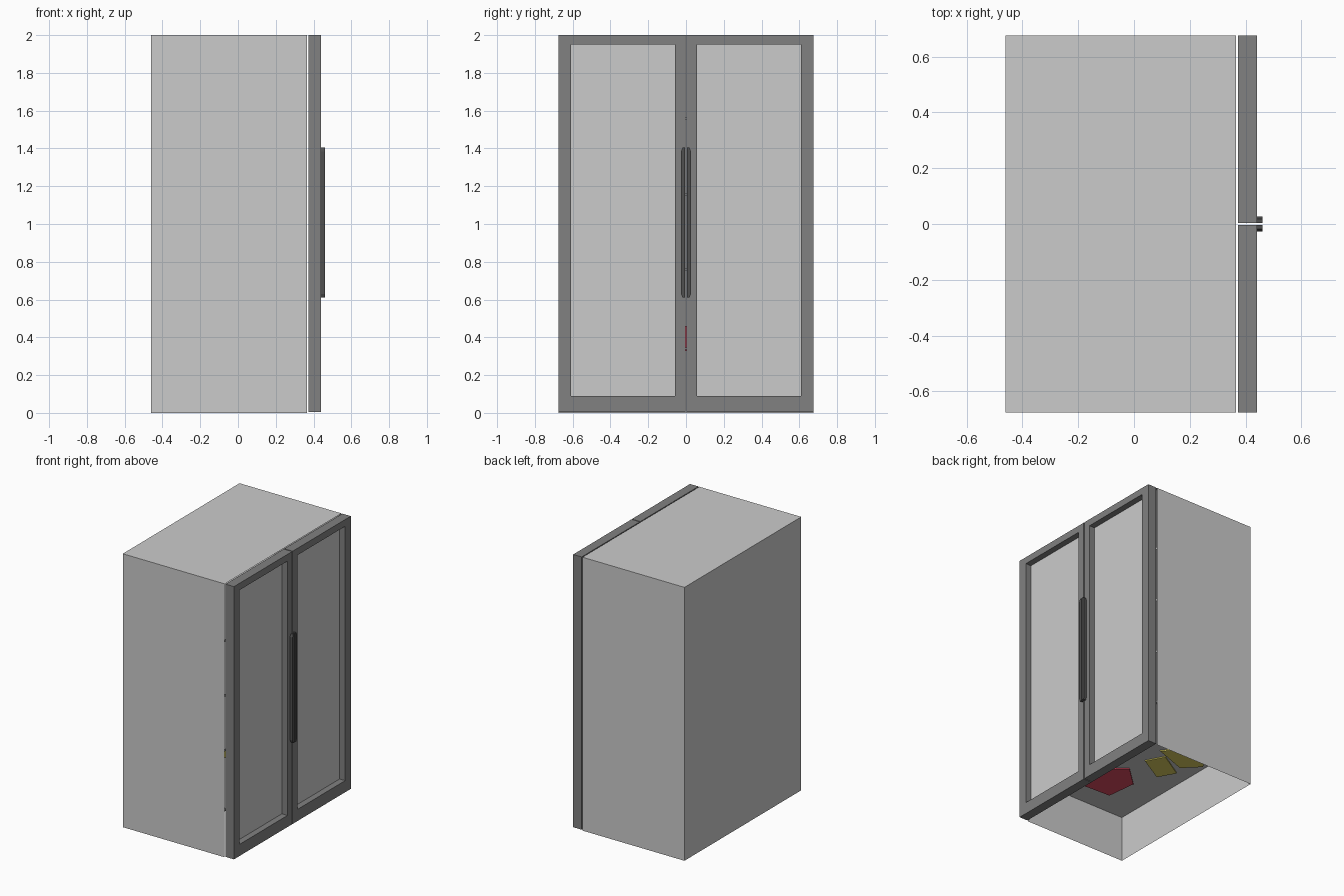
import bpy, bmesh

if "Cube" in bpy.data.objects:
    bpy.data.objects.remove(bpy.data.objects["Cube"])

def mat(name, col):
    m = bpy.data.materials.new(name)
    m.diffuse_color = (*col, 1)
    m.use_nodes = True
    m.node_tree.nodes["Principled BSDF"].inputs["Base Color"].default_value = m.diffuse_color
    return m

DARK = mat("frame_grey", (0.22, 0.22, 0.22))
BLACK = mat("handle_grey", (0.08, 0.08, 0.08))
RED = mat("red", (0.7, 0.07, 0.12))
YELLOW = mat("yellow", (0.7, 0.62, 0.12))

def mesh(name, verts, faces, material=None, fix=True):
    me = bpy.data.meshes.new(name)
    me.from_pydata(verts, [], faces)
    if fix:
        bm = bmesh.new()
        bm.from_mesh(me)
        bmesh.ops.recalc_face_normals(bm, faces=bm.faces)
        bm.to_mesh(me)
        bm.free()
    ob = bpy.data.objects.new(name, me)
    bpy.context.collection.objects.link(ob)
    if material:
        me.materials.append(material)
    return ob

def prism(name, a, b, material=None):
    """Closed solid between two matching outlines."""
    n = len(a)
    sides = [(i, (i + 1) % n, n + (i + 1) % n, n + i) for i in range(n)]
    return mesh(name, a + b, sides + [tuple(range(n)), tuple(range(n, 2 * n))], material)

def rect(x, y0, y1, z0, z1):
    return [(x, y0, z0), (x, y1, z0), (x, y1, z1), (x, y0, z1)]

def box(name, x0, x1, y0, y1, z0, z1, material=None):
    return prism(name, rect(x0, y0, y1, z0, z1), rect(x1, y0, y1, z0, z1), material)

XB, XF, W, FLOOR = -0.46, 0.365, 0.675, 0.335

# cabinet: thin shell, open at the front and underneath
mesh("cabinet_shell", rect(XB, -W, W, 0, 2) + rect(XF, -W, W, 0, 2),
     [(0, 3, 2, 1), (0, 4, 7, 3), (1, 2, 6, 5), (3, 7, 6, 2)], fix=False)

# raised floor inside the cabinet
box("cabinet_floor", XB + 0.001, XF - 0.001, -W + 0.001, W - 0.001, FLOOR, FLOOR + 0.01)

# inner shelves
for i, z in enumerate((0.75, 1.15, 1.55)):
    box(f"shelf_{i + 1}", XB + 0.01, XF - 0.03, -W + 0.01, W - 0.01, z, z + 0.015)

# packs on the floor, sinking slightly through it
packs = [
    ("red_pack", [(-0.07, -0.13), (-0.22, -0.27), (-0.195, -0.49), (0.015, -0.5), (0.02, -0.2)], RED),
    ("small_red_pack", [(0.06, -0.05), (0.06, 0.06), (0.16, 0.06), (0.16, -0.05)], RED),
    ("yellow_pack", [(-0.28, -0.095), (-0.35, 0.03), (-0.15, 0.15), (-0.08, 0.02)], YELLOW),
    ("large_yellow_pack", [(-0.32, 0.1), (-0.43, 0.21), (-0.3, 0.42), (-0.07, 0.19)], YELLOW),
]
for name, pts, m in packs:
    prism(name, [(x, y, FLOOR - 0.008) for x, y in pts], [(x, y, 0.46) for x, y in pts], m)

for s, side in ((-1, "left"), (1, "right")):
    # door frame with a rectangular opening
    x0, x1 = 0.372, 0.44
    outer, inner = (s * 0.003, s * W, 0.005, 2), (s * 0.057, s * 0.61, 0.09, 1.95)
    v = rect(x0, *outer) + rect(x0, *inner) + rect(x1, *outer) + rect(x1, *inner)
    f = []
    for i in range(4):
        j = (i + 1) % 4
        f += [(i, j, 4 + j, 4 + i), (8 + i, 8 + j, 12 + j, 12 + i),
              (i, j, 8 + j, 8 + i), (4 + i, 4 + j, 12 + j, 12 + i)]
    mesh(f"{side}_door_frame", v, f, DARK)

    # recessed pane
    box(f"{side}_door_pane", 0.38, 0.395, *inner)

    # handle with chamfered outer ends
    prof = [(0.004, 0.61), (0.018, 0.61), (0.026, 0.63),
            (0.026, 1.385), (0.018, 1.405), (0.004, 1.405)]
    prism(f"{side}_handle", [(0.44, s * y, z) for y, z in prof],
          [(0.46, s * y, z) for y, z in prof], BLACK)
